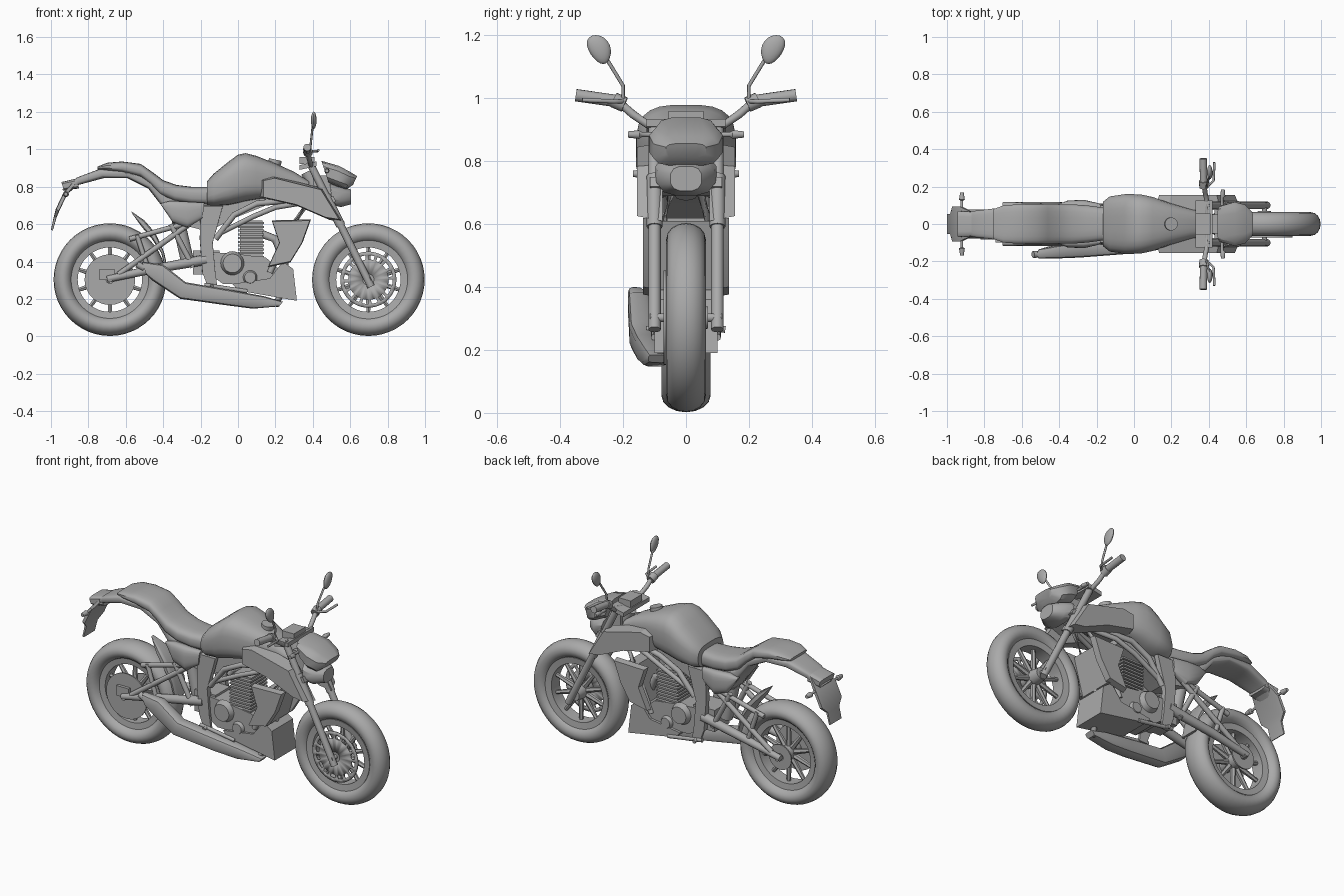
import bpy, bmesh, math
from mathutils import Vector

grey = bpy.data.materials.new("plain grey")
grey.diffuse_color = (0.4, 0.4, 0.4, 1)


def finish(name, bm, angle=35):
    bmesh.ops.recalc_face_normals(bm, faces=bm.faces)
    me = bpy.data.meshes.new(name)
    bm.to_mesh(me)
    bm.free()
    me.materials.append(grey)
    me.shade_smooth()
    me.set_sharp_from_angle(angle=math.radians(angle))
    ob = bpy.data.objects.new(name, me)
    bpy.context.collection.objects.link(ob)
    return ob


def skin(bm, rings, closed=False, caps=True):
    """Join rings of points with quads."""
    rings = [[bm.verts.new(p) for p in r] for r in rings]
    n = len(rings[0])
    for i in range(len(rings) - (0 if closed else 1)):
        a, b = rings[i], rings[(i + 1) % len(rings)]
        for j in range(n):
            bm.faces.new((a[j], a[(j + 1) % n], b[(j + 1) % n], b[j]))
    if caps and not closed:
        bm.faces.new(rings[0])
        bm.faces.new(rings[-1])


def loft(name, secs, e=0.7, n=20, angle=35):
    """Sections: top x,z, bottom x,z, half width, optional y centre."""
    def p(v):
        return math.copysign(abs(v) ** e, v)
    rings = []
    for xt, zt, xb, zb, w, *y in secs:
        c, h = Vector(((xt + xb) / 2, y[0] if y else 0, (zt + zb) / 2)), Vector(((xt - xb) / 2, 0, (zt - zb) / 2))
        ts = [2 * math.pi * (k + 0.5) / n for k in range(n)]
        rings.append([c + h * p(math.cos(t)) + Vector((0, w * p(math.sin(t)), 0)) for t in ts])
    bm = bmesh.new()
    skin(bm, rings)
    return finish(name, bm, angle)


def lathe(name, prof, x, z, y=0, n=48):
    """Closed (radius, y) profile spun about the y axis."""
    bm = bmesh.new()
    skin(bm, [[(x + r * math.cos(a), y + d, z + r * math.sin(a)) for r, d in prof]
              for a in (2 * math.pi * k / n for k in range(n))], closed=True)
    return finish(name, bm)


def tube(name, pts, r, n=12):
    """Round tube along a path; r may be a list."""
    pts = [Vector(p) for p in pts]
    rs = r if isinstance(r, list) else [r] * len(pts)
    rings = []
    for i, p in enumerate(pts):
        d = (pts[min(i + 1, len(pts) - 1)] - pts[max(i - 1, 0)]).normalized()
        u = d.cross(Vector((0.3, 0.1, 0.9)) if abs(d.z) < 0.8 else Vector((1, 0, 0))).normalized()
        v = d.cross(u)
        rings.append([p + rs[i] * (u * math.cos(t) + v * math.sin(t))
                      for t in (2 * math.pi * k / n for k in range(n))])
    bm = bmesh.new()
    skin(bm, rings)
    return finish(name, bm, 50)


def plate(name, pts, y0, y1, inset=0.0):
    """Side outline (x, z) pulled from y0 to y1, shrunk by inset at y1."""
    cx, cz = sum(p[0] for p in pts) / len(pts), sum(p[1] for p in pts) / len(pts)
    k = 1 - inset
    bm = bmesh.new()
    skin(bm, [[(x, y0, z) for x, z in pts],
              [(cx + (x - cx) * k, y1, cz + (z - cz) * k) for x, z in pts]])
    return finish(name, bm, 20)


def box(name, x0, x1, y0, y1, z0, z1):
    return plate(name, [(x0, z0), (x1, z0), (x1, z1), (x0, z1)], y0, y1)


def disc(name, x, z, y, radii, n=48):
    """Brake disc with a ring of square holes."""
    bm = bmesh.new()
    g = [[bm.verts.new((x + r * math.cos(a), y, z + r * math.sin(a))) for r in radii]
         for a in (2 * math.pi * k / n for k in range(n))]
    for k in range(n):
        for j in range(len(radii) - 1):
            if j == 1 and k % 3 != 0:
                continue
            a, b = g[k], g[(k + 1) % n]
            bm.faces.new((a[j], a[j + 1], b[j + 1], b[j]))
    ob = finish(name, bm)
    m = ob.modifiers.new("thickness", "SOLIDIFY")
    m.thickness, m.offset = 0.008, 0


# Wheels
WZ = 0.303
for side, x, w in (("front", 0.697, 0.063), ("rear", -0.685, 0.078)):
    prof = [(0.249 + 0.052 * math.cos(t), w * math.sin(t)) for t in (2 * math.pi * k / 16 for k in range(16))]
    lathe(side + "_tyre", prof, x, WZ)
    lathe(side + "_rim", [(0.172, -0.04), (0.21, -0.045), (0.21, 0.045), (0.172, 0.04)], x, WZ)
    lathe(side + "_hub", [(0.008, -0.07), (0.035, -0.07), (0.045, 0), (0.035, 0.07), (0.008, 0.07)], x, WZ, n=24)
    tube(side + "_axle", [(x, -0.115, WZ), (x, 0.115, WZ)], 0.014)
    for k in range(10):
        a = 2 * math.pi * (k + 0.5) / 10
        tube(f"{side}_spoke_{k}", [(x + r * math.cos(a), 0, WZ + r * math.sin(a)) for r in (0.03, 0.18)], [0.017, 0.011], 6)
disc("front_brake_disc", 0.697, WZ, -0.068, [0.03, 0.108, 0.13, 0.15])
lathe("rear_brake_disc", [(0.02, -0.004), (0.135, -0.004), (0.135, 0.004), (0.02, 0.004)], -0.685, WZ, -0.078)
lathe("rear_sprocket", [(0.02, -0.004), (0.075, -0.004), (0.075, 0.004), (0.02, 0.004)], -0.685, WZ, 0.08)
box("rear_caliper", -0.74, -0.66, -0.1, -0.08, 0.3, 0.36)

# Bodywork
loft("fuel_tank", [(-0.165, 0.83, -0.165, 0.70, 0.12), (-0.13, 0.87, -0.13, 0.695, 0.148), (-0.05, 0.935, -0.05, 0.70, 0.16),
                   (0.0, 0.972, 0.0, 0.71, 0.16), (0.04, 0.98, 0.04, 0.72, 0.158), (0.1, 0.965, 0.1, 0.73, 0.145),
                   (0.2, 0.925, 0.2, 0.74, 0.11), (0.3, 0.88, 0.3, 0.74, 0.08), (0.38, 0.83, 0.38, 0.72, 0.065)], 0.65, 24)
tube("fuel_cap", [(0.19, 0, 0.90), (0.2, 0, 0.945)], 0.035, 20)
loft("seat", [(-0.75, 0.908, -0.75, 0.893, 0.08), (-0.70, 0.928, -0.70, 0.885, 0.1), (-0.62, 0.935, -0.62, 0.875, 0.106),
              (-0.52, 0.922, -0.52, 0.85, 0.107), (-0.46, 0.88, -0.47, 0.81, 0.106), (-0.40, 0.835, -0.42, 0.755, 0.106),
              (-0.33, 0.81, -0.34, 0.72, 0.106), (-0.25, 0.80, -0.25, 0.705, 0.1), (-0.14, 0.80, -0.14, 0.70, 0.085)], 0.6)
loft("tail_cowl", [(-0.94, 0.785, -0.915, 0.76, 0.05), (-0.86, 0.85, -0.85, 0.81, 0.07), (-0.74, 0.895, -0.72, 0.845, 0.085),
                   (-0.58, 0.885, -0.59, 0.845, 0.09), (-0.46, 0.835, -0.48, 0.79, 0.09), (-0.38, 0.75, -0.41, 0.70, 0.09),
                   (-0.24, 0.71, -0.34, 0.60, 0.085)], 0.5)
loft("rear_mudguard", [(-0.88, 0.83, -0.87, 0.81, 0.07), (-0.935, 0.765, -0.915, 0.755, 0.095),
                       (-0.975, 0.68, -0.955, 0.67, 0.095), (-0.985, 0.64, -0.97, 0.635, 0.055),
                       (-1.0, 0.57, -0.99, 0.565, 0.055)], 0.3, 8)
loft("tail_light", [(-0.945, 0.825, -0.93, 0.78, 0.07), (-0.86, 0.845, -0.85, 0.79, 0.065)], 0.4, 12)
loft("rear_hugger", [(-0.57, 0.668, -0.565, 0.655, 0.012), (-0.50, 0.62, -0.515, 0.585, 0.045),
                     (-0.44, 0.55, -0.46, 0.52, 0.06), (-0.395, 0.45, -0.41, 0.445, 0.06),
                     (-0.375, 0.36, -0.39, 0.36, 0.055)], 0.4, 12)
loft("headlight_hood", [(0.445, 0.94, 0.485, 0.82, 0.095), (0.54, 0.912, 0.53, 0.80, 0.12),
                        (0.60, 0.88, 0.58, 0.785, 0.105), (0.637, 0.857, 0.615, 0.81, 0.065)], 0.55, 12)
loft("headlight", [(0.49, 0.82, 0.505, 0.70, 0.10), (0.56, 0.80, 0.55, 0.69, 0.09), (0.605, 0.785, 0.605, 0.705, 0.05)], 0.7, 12)
box("headlight_bracket", 0.40, 0.5, -0.05, 0.05, 0.72, 0.86)

# Exhaust on the right side
loft("muffler", [(-0.515, 0.40, -0.49, 0.33, 0.025, -0.16), (-0.40, 0.385, -0.455, 0.295, 0.035, -0.15),
                 (-0.28, 0.29, -0.31, 0.20, 0.04, -0.14), (-0.05, 0.25, -0.06, 0.165, 0.042, -0.12),
                 (0.14, 0.215, 0.08, 0.147, 0.04, -0.10), (0.24, 0.185, 0.22, 0.16, 0.03, -0.09)], 0.5, 12)
tube("exhaust_header", [(0.2, -0.09, 0.17), (0.24, -0.05, 0.24), (0.25, 0, 0.4), (0.2, 0, 0.52), (0.12, 0, 0.55)], 0.022)
tube("muffler_tip", [(-0.50, -0.162, 0.365), (-0.54, -0.163, 0.385)], 0.018)

# Engine
box("cylinder", 0.01, 0.13, -0.06, 0.06, 0.38, 0.62)
for k in range(10):
    box(f"cooling_fin_{k}", 0.0, 0.14, -0.08, 0.08, 0.42 + 0.02 * k, 0.43 + 0.02 * k)
plate("crankcase", [(-0.15, 0.33), (-0.08, 0.28), (0.17, 0.28), (0.22, 0.36), (0.15, 0.42), (0.0, 0.44), (-0.14, 0.45)], -0.085, 0.085)
for s in (-1, 1):
    tube("clutch_cover", [(-0.03, s * 0.08, 0.39), (-0.03, s * 0.115, 0.39)], [0.065, 0.05], 20)
    tube("alternator_cover", [(0.065, s * 0.08, 0.315), (0.065, s * 0.105, 0.315)], [0.04, 0.03], 20)
plate("radiator", [(0.26, 0.61), (0.33, 0.61), (0.27, 0.39), (0.2, 0.39)], -0.11, 0.11)
plate("belly_pan", [(0.24, 0.40), (0.295, 0.36), (0.315, 0.19), (0.0, 0.245), (-0.03, 0.28), (0.17, 0.31)], -0.1, 0.1)
plate("airbox", [(-0.35, 0.61), (-0.16, 0.56), (0.0, 0.64), (0.15, 0.70), (0.15, 0.76), (-0.2, 0.74)], -0.06, 0.06)
tube("rear_shock", [(-0.32, 0, 0.62), (-0.27, 0, 0.40)], 0.035)
box("gearbox", -0.24, -0.1, -0.07, 0.07, 0.33, 0.46)
tube("steering_head", [(0.37, 0, 0.88), (0.46, 0, 0.69)], 0.035)
plate("top_clamp", [(0.33, 0.89), (0.42, 0.91), (0.42, 0.935), (0.33, 0.915)], -0.125, 0.125)
plate("lower_clamp", [(0.43, 0.72), (0.51, 0.75), (0.525, 0.72), (0.445, 0.69)], -0.115, 0.115)
box("instrument_panel", 0.33, 0.41, -0.055, 0.055, 0.92, 0.96)

# Everything mirrored left and right
for s, side in ((-1, "right"), (1, "left")):
    def T(name, r, *pts, n=12):
        tube(f"{side}_{name}", [(x, s * y, z) for x, y, z in pts], r, n)

    def P(name, y0, y1, inset, *pts):
        plate(f"{side}_{name}", pts, s * y0, s * y1, inset)
    # Fork, handlebar and mirror
    T("fork", 0.02, (0.712, 0.1, 0.265), (0.385, 0.1, 0.925))
    T("fork_sleeve", 0.025, (0.55, 0.1, 0.592), (0.47, 0.1, 0.753))
    T("handlebar", 0.013, (0.39, 0.03, 0.92), (0.39, 0.12, 0.915), (0.38, 0.17, 0.95), (0.375, 0.21, 0.985), (0.37, 0.24, 0.995))
    T("grip", 0.02, (0.372, 0.225, 0.992), (0.37, 0.35, 1.01))
    T("switch_box", 0.025, (0.374, 0.195, 0.98), (0.372, 0.23, 0.995))
    T("lever", 0.007, (0.39, 0.2, 0.99), (0.425, 0.23, 0.99), (0.43, 0.33, 0.995), n=8)
    T("mirror_stem", 0.006, (0.385, 0.2, 0.99), (0.39, 0.2, 1.04), (0.4, 0.255, 1.13), n=8)
    T("front_indicator", [0.008, 0.008, 0.014, 0.01], (0.47, 0.1, 0.885), (0.47, 0.14, 0.885), (0.475, 0.15, 0.885), (0.475, 0.185, 0.885))
    T("rear_indicator", [0.007, 0.007, 0.016, 0.01], (-0.92, 0.07, 0.765), (-0.92, 0.125, 0.76), (-0.92, 0.13, 0.76), (-0.92, 0.168, 0.76))
    bm = bmesh.new()
    bmesh.ops.create_uvsphere(bm, u_segments=16, v_segments=10, radius=1)
    for v in bm.verts:
        p = v.co.copy()
        v.co = (0.405 + 0.015 * p.x, s * (0.275 + 0.036 * p.y * (1 + 0.2 * p.z) + 0.012 * p.z), 1.155 + 0.046 * p.z)
    finish(side + "_mirror", bm)
    # Tank scoop and radiator shroud
    P("tank_scoop", 0.075, 0.155, 0.12, (0.11, 0.845), (0.18, 0.86), (0.46, 0.79), (0.57, 0.61), (0.49, 0.622), (0.31, 0.70), (0.11, 0.745))
    P("radiator_shroud", 0.1, 0.137, 0.05, (0.18, 0.62), (0.39, 0.625), (0.345, 0.5), (0.28, 0.395), (0.16, 0.37), (0.22, 0.5))
    # Side panel and frame
    loft(side + "_side_panel", [(-0.415, 0.71, -0.41, 0.70, 0.012, s * 0.09), (-0.36, 0.725, -0.35, 0.61, 0.03, s * 0.095),
                                (-0.27, 0.72, -0.27, 0.58, 0.035, s * 0.095), (-0.18, 0.715, -0.19, 0.63, 0.02, s * 0.09)])
    P("pivot_plate", 0.07, 0.1, 0.02, (-0.2, 0.70), (-0.08, 0.70), (-0.135, 0.5), (-0.12, 0.33), (-0.19, 0.33), (-0.205, 0.52))
    T("upper_frame_tube", 0.016, (-0.12, 0.09, 0.52), (-0.02, 0.1, 0.65), (0.1, 0.1, 0.71), (0.4, 0.04, 0.74))
    T("lower_frame_tube", 0.014, (-0.1, 0.09, 0.55), (0.08, 0.1, 0.64), (0.2, 0.09, 0.69), (0.38, 0.04, 0.72))
    T("down_tube", 0.016, (0.38, 0.04, 0.72), (0.28, 0.08, 0.58), (0.17, 0.085, 0.34))
    # Swingarm, braces and footrests
    T("swingarm", [0.018, 0.024, 0.028], (-0.70, 0.1, 0.305), (-0.45, 0.095, 0.36), (-0.17, 0.08, 0.41))
    T("swingarm_brace", 0.015, (-0.64, 0.1, 0.33), (-0.26, 0.09, 0.60))
    T("seat_strut", 0.014, (-0.58, 0.085, 0.52), (-0.29, 0.09, 0.60))
    T("cross_strut", 0.013, (-0.54, 0.09, 0.54), (-0.48, 0.095, 0.36))
    T("front_strut", 0.015, (-0.36, 0.09, 0.60), (-0.24, 0.09, 0.37))
    T("footrest", 0.011, (-0.14, 0.09, 0.27), (-0.14, 0.125, 0.265))
    T("footrest_bar", 0.011, (-0.18, 0.1, 0.275), (0.05, 0.1, 0.24))
    P("footrest_hanger", 0.085, 0.1, 0, (-0.19, 0.34), (-0.12, 0.34), (-0.11, 0.26), (-0.16, 0.26))
